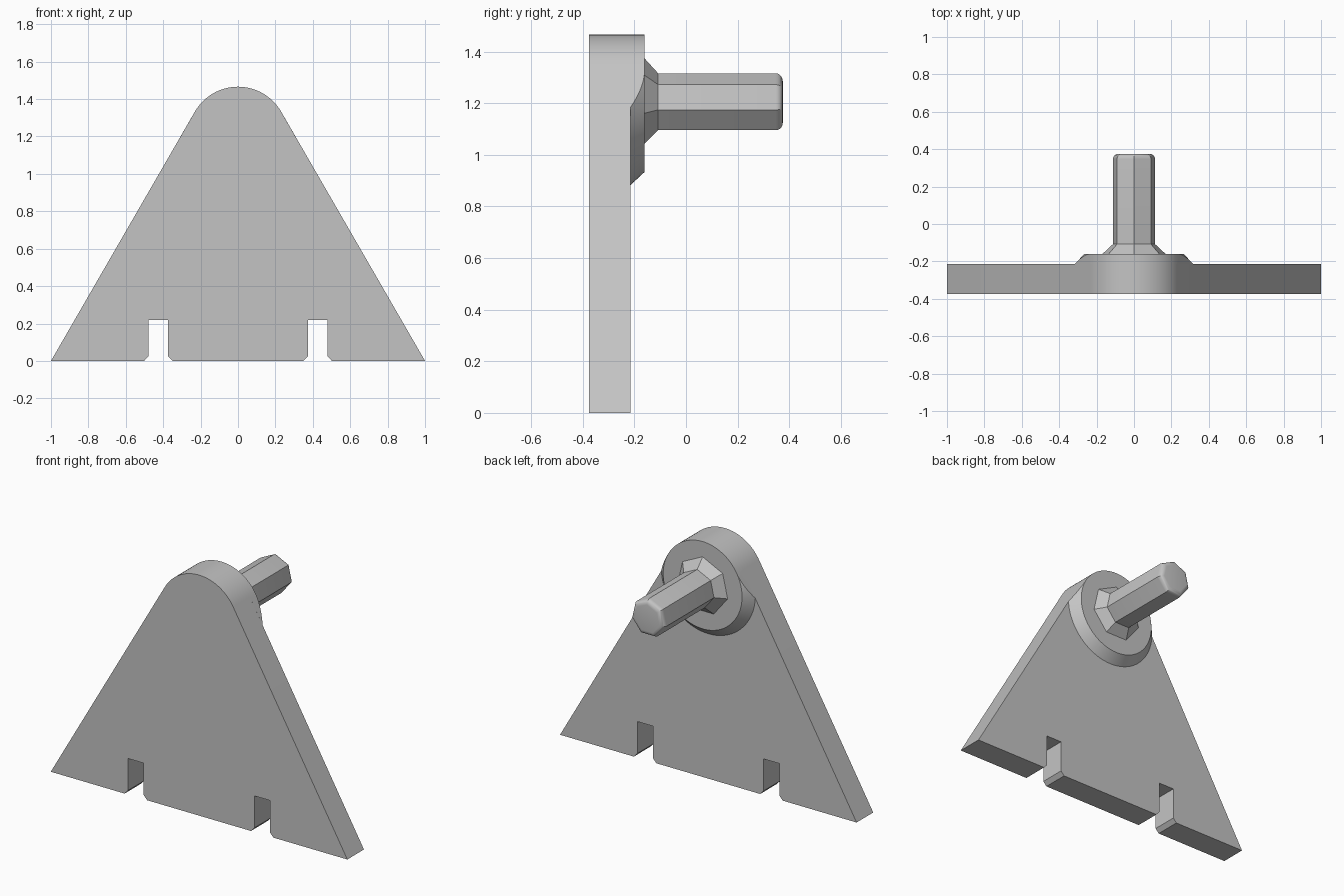
import bpy, bmesh
from math import sin, cos, pi, radians
from mathutils import Vector

if "Cube" in bpy.data.objects:
    bpy.data.objects.remove(bpy.data.objects["Cube"], do_unlink=True)

AXIS_Z = 1.2             # height of the shaft axis
TIP_R = 0.266            # radius of the rounded top
FRONT, BACK, BOSS_BACK = -0.375, -0.215, -0.16

grey = bpy.data.materials.new("plain_grey")
grey.use_nodes = True
grey.diffuse_color = (0.55, 0.55, 0.55, 1)
grey.node_tree.nodes["Principled BSDF"].inputs["Base Color"].default_value = (0.55, 0.55, 0.55, 1)


def finish(bm, name):
    bmesh.ops.recalc_face_normals(bm, faces=bm.faces)
    mesh = bpy.data.meshes.new(name)
    bm.to_mesh(mesh)
    bm.free()
    mesh.materials.append(grey)
    obj = bpy.data.objects.new(name, mesh)
    bpy.context.collection.objects.link(obj)
    bpy.ops.object.select_all(action='DESELECT')
    obj.select_set(True)
    bpy.context.view_layer.objects.active = obj
    bpy.ops.object.shade_smooth_by_angle(angle=radians(25))
    return obj


def ring(bm, y, sides, radius, start=pi / 2):
    """Ring of vertices about the shaft axis; radius is a function of the angle."""
    angles = [start + 2 * pi * i / sides for i in range(sides)]
    return [bm.verts.new((radius(a) * cos(a), y, AXIS_Z + radius(a) * sin(a))) for a in angles]


def bridge(bm, a, b):
    for i in range(len(a)):
        j = (i + 1) % len(a)
        bm.faces.new((a[i], a[j], b[j], b[i]))


# Triangular plate with rounded top and two chamfered slots
half = [(0.35, 0), (0.373, 0.025), (0.373, 0.22),
        (0.479, 0.22), (0.479, 0.025), (0.502, 0), (1, 0)]
arc = [(TIP_R * cos(a), AXIS_Z + TIP_R * sin(a))
       for a in (radians(30 + 120 * i / 32) for i in range(33))]
outline = half + arc + [(-x, z) for x, z in reversed(half)]
bm = bmesh.new()
face = bm.faces.new([bm.verts.new((x, FRONT, z)) for x, z in outline])
ext = bmesh.ops.extrude_face_region(bm, geom=[face])
bmesh.ops.translate(bm, vec=(0, BACK - FRONT, 0),
                    verts=[v for v in ext["geom"] if isinstance(v, bmesh.types.BMVert)])
finish(bm, "plate")

# Round boss with sloped rim, trimmed flush with the plate sides
bm = bmesh.new()
base = ring(bm, BACK, 96, lambda a: TIP_R if sin(a) > 0.499 else 0.317)
top = ring(bm, BOSS_BACK, 96, lambda a: TIP_R)
bridge(bm, base, top)
bm.faces.new(top)
bm.faces.new(base)
for side in (-1, 1):
    normal = Vector((side * cos(pi / 6), 0, sin(pi / 6)))
    cut = bmesh.ops.bisect_plane(
        bm, geom=bm.verts[:] + bm.edges[:] + bm.faces[:], dist=1e-5,
        plane_co=Vector((0, 0, AXIS_Z)) + normal * (TIP_R + 0.0002),
        plane_no=normal, clear_outer=True)
    bmesh.ops.holes_fill(bm, edges=[e for e in bm.edges if e.is_boundary], sides=0)
finish(bm, "boss")

# Seven-sided shaft with flared foot and rounded end
bm = bmesh.new()
rings = [ring(bm, y, 7, lambda a, r=r: r)
         for y, r in ((BOSS_BACK - 0.01, 0.173), (BOSS_BACK, 0.173), (-0.108, 0.116), (0.375, 0.116))]
for a, b in zip(rings, rings[1:]):
    bridge(bm, a, b)
bm.faces.new(rings[0])
end = bm.faces.new(rings[-1])
bmesh.ops.bevel(bm, geom=end.edges[:], offset=0.028, offset_type='OFFSET',
                segments=5, profile=0.5, affect='EDGES')
finish(bm, "shaft")
